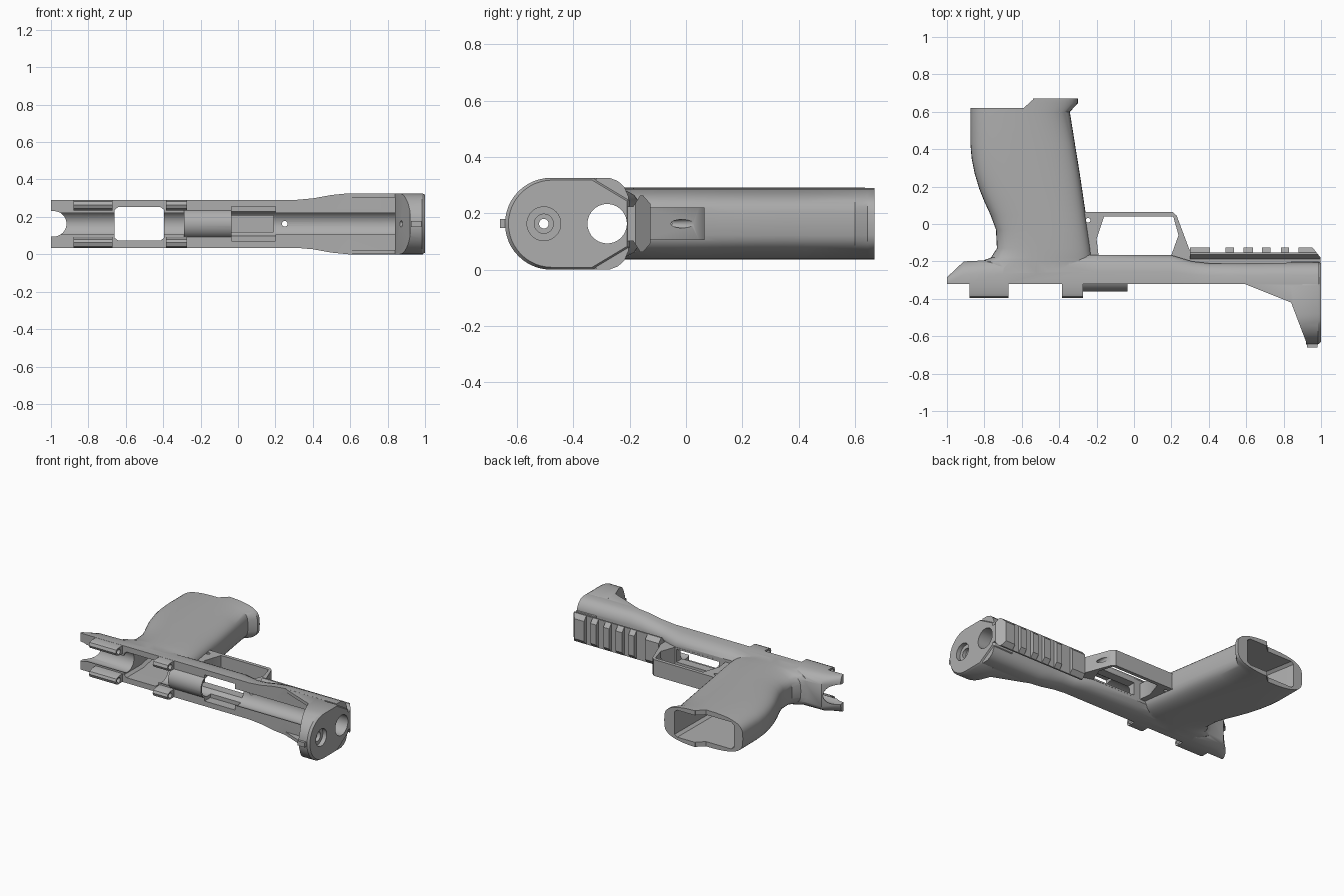
import bpy, bmesh, math
from mathutils import Vector

if "Cube" in bpy.data.objects:
    bpy.data.objects.remove(bpy.data.objects["Cube"], do_unlink=True)

MID = 0.163  # height of the symmetry plane

grey = bpy.data.materials.new("matte grey")
grey.use_nodes = True
grey.diffuse_color = (0.42, 0.42, 0.42, 1)
grey.node_tree.nodes["Principled BSDF"].inputs["Base Color"].default_value = (0.42, 0.42, 0.42, 1)


def loft(name, rings):
    """Closed solid through rings of equal point count; z is measured from MID."""
    bm = bmesh.new()
    rows = [[bm.verts.new((x, y, z + MID)) for x, y, z in ring] for ring in rings]
    n = len(rows[0])
    for a, b in zip(rows, rows[1:]):
        for i in range(n):
            j = (i + 1) % n
            bm.faces.new((a[i], a[j], b[j], b[i]))
    bm.faces.new(rows[0])
    bm.faces.new(rows[-1])
    bmesh.ops.recalc_face_normals(bm, faces=bm.faces)
    me = bpy.data.meshes.new(name)
    bm.to_mesh(me)
    bm.free()
    ob = bpy.data.objects.new(name, me)
    bpy.context.collection.objects.link(ob)
    me.materials.append(grey)
    return ob


def along_x(name, pts, a, b):
    return loft(name, [[(x, y, z) for y, z in pts] for x in (a, b)])


def along_z(name, pts, a, b):
    return loft(name, [[(x, y, z) for x, y in pts] for z in (a, b)])


def box(name, x0, x1, y0, y1, half, z=0):
    return along_z(name, [(x0, y0), (x1, y0), (x1, y1), (x0, y1)], z - half, z + half)


def circle(u, v, r, n=40):
    return [(u + r * math.cos(i * math.tau / n), v + r * math.sin(i * math.tau / n)) for i in range(n)]


def mirrored(half):
    return half + [(y, -z) for y, z in reversed(half)]


def combine(target, other, operation):
    other.hide_render = True
    mod = target.modifiers.new("combine", "BOOLEAN")
    mod.operation, mod.solver, mod.object = operation, "EXACT", other
    bpy.context.view_layer.objects.active = target
    bpy.ops.object.modifier_apply(modifier=mod.name)
    bpy.data.objects.remove(other, do_unlink=True)


# Main body: sections along the length as (x, top, underside, half width)
def body_section(x, top, low, w):
    d = low - top
    return [(x, y, z) for y, z in mirrored([
        (top, w), (top + 0.42 * d, w), (top + 0.68 * d, 0.93 * w),
        (top + 0.88 * d, 0.8 * w), (low, 0.6 * w)])]


frame = loft("frame", [body_section(*s) for s in (
    (-1, -0.32, -0.285, 0.128), (-0.91, -0.32, -0.2, 0.128), (-0.7, -0.32, -0.19, 0.128),
    (-0.2, -0.32, -0.165, 0.128), (0.2, -0.32, -0.167, 0.128), (0.31, -0.32, -0.2, 0.128),
    (0.4, -0.32, -0.21, 0.136), (0.5, -0.32, -0.21, 0.154), (0.59, -0.32, -0.21, 0.163),
    (0.99, -0.32, -0.205, 0.163))])


# Grip: rounded sections as (y, rear x, front x)
def grip_section(y, x0, x1, half=0.128, n=48):
    ring = []
    for i in range(n):
        c, s = math.cos(i * math.tau / n), math.sin(i * math.tau / n)
        ring.append(((x0 + x1) / 2 + (x1 - x0) / 2 * math.copysign(abs(c) ** 0.8, c), y,
                     half * math.copysign(abs(s) ** 0.55, s)))
    return ring


grip = loft("grip", [grip_section(*s) for s in (
    (-0.27, -0.84, -0.2), (-0.2, -0.82, -0.22), (-0.18, -0.765, -0.225), (-0.13, -0.733, -0.23),
    (-0.03, -0.738, -0.245), (0.05, -0.768, -0.257), (0.12, -0.8, -0.268), (0.19, -0.828, -0.278),
    (0.27, -0.852, -0.29), (0.35, -0.868, -0.303), (0.43, -0.875, -0.316), (0.6, -0.875, -0.343),
    (0.645, -0.875, -0.3), (0.67, -0.875, -0.3))])
combine(grip, along_z("base_step", [(-1, 0.62), (-0.59, 0.62), (-0.54, 0.665), (-0.54, 0.8), (-1, 0.8)],
                      -0.3, 0.3), "DIFFERENCE")
combine(frame, grip, "UNION")

# Guard loop
guard = along_z("guard", [(-0.32, 0.065), (0.205, 0.065), (0.228, 0.045), (0.32, -0.2),
                          (0.32, -0.26), (-0.32, -0.26)], -0.057, 0.057)
combine(guard, along_z("guard_opening", [(-0.16, 0.04), (0.21, 0.04), (0.238, -0.06), (0.2, -0.165),
                                         (-0.19, -0.165), (-0.2, -0.08)], -0.2, 0.2), "DIFFERENCE")
combine(frame, guard, "UNION")

# Nose block with a chamfered front rim and a sloped back
outline = [(-0.48 - 0.163 * math.sin(a), 0.163 * math.cos(a))
           for a in [math.pi / 2 * (1 - i / 12) for i in range(13)]]
outline[0] = (outline[0][0], 0.004)
outline = mirrored(outline + [(-0.33, 0.163), (-0.2, 0.085)])
rim = [(-0.4 + 0.95 * (y + 0.4), 0.95 * z) for y, z in outline]
nose = loft("nose", [[(x, y, z) for y, z in sec]
                     for x, sec in ((0.84, outline), (0.985, outline), (1, rim))])
combine(nose, along_z("back_slope", [(0.8, -0.42), (0.84, -0.42), (0.92, -0.63), (0.92, -0.8), (0.8, -0.8)],
                      -0.3, 0.3), "DIFFERENCE")
combine(frame, nose, "UNION")
combine(frame, box("sight_post", 0.925, 0.98, -0.66, -0.55, 0.016), "UNION")
for side in (-1, 1):
    fin = along_z("side_fin", [(0.59, -0.32), (0.84, -0.42), (0.9, -0.42), (0.9, -0.28), (0.59, -0.28)],
                  0.14 * side, 0.1625 * side)
    combine(frame, fin, "UNION")

# Saddle lugs on top of the body
lug = mirrored([(-0.28, 0.127), (-0.37, 0.127), (-0.388, 0.12), (-0.396, 0.1),
                (-0.388, 0.083), (-0.36, 0.072), (-0.28, 0.068)])
for a, b in ((-0.88, -0.672), (-0.385, -0.272)):
    combine(frame, along_x("lug", lug, a, b), "UNION")

# Sleeve around the bore
combine(frame, along_x("sleeve", circle(-0.28, 0, 0.081), -0.29, -0.036), "UNION")

# Accessory rail with cross slots
rail = along_x("rail", mirrored([(-0.24, 0.062), (-0.187, 0.062), (-0.163, 0.1),
                                 (-0.152, 0.1), (-0.126, 0.07)]), 0.3, 0.998)
for a, b in ((0.405, 0.49), (0.535, 0.585), (0.635, 0.685), (0.73, 0.785), (0.83, 0.88)):
    combine(rail, box("slot", a, b, -0.152, 0, 0.2), "DIFFERENCE")
combine(rail, along_z("rail_tip", [(0.95, -0.12), (1.01, -0.195), (1.1, -0.1)], -0.2, 0.2), "DIFFERENCE")
combine(frame, rail, "UNION")

# Cut-outs: bore, nose holes and lug holes
for y, z, r, a, b in ((-0.28, 0, 0.07, -1.1, 1.1), (-0.505, 0, 0.06, 0.97, 1.1), (-0.505, 0, 0.034, 0.945, 1.1),
                      (-0.505, 0, 0.017, 0.8, 1.1), (-0.362, 0.1, 0.018, -0.95, -0.2),
                      (-0.362, -0.1, 0.018, -0.95, -0.2)):
    combine(frame, along_x("bore", circle(y, z, r), a, b), "DIFFERENCE")

# Magazine shaft through the grip
shaft = loft("shaft", [[(x0, y, -h), (x0 + 0.02, y, -h - 0.015), (x1 - 0.02, y, -h - 0.015), (x1, y, -h),
                        (x1, y, h), (x1 - 0.02, y, h + 0.015), (x0 + 0.02, y, h + 0.015), (x0, y, h)]
                       for y, x0, x1, h in ((-0.5, -0.66, -0.395, 0.075), (-0.13, -0.66, -0.395, 0.075),
                                            (0.75, -0.83, -0.38, 0.08))])
combine(frame, shaft, "DIFFERENCE")

# Upper window, lower slot, tail notch and small pin holes
combine(frame, box("window", -0.036, 0.2, -0.5, -0.255, 0.092), "DIFFERENCE")
combine(frame, box("lower_slot", -0.14, 0.19, -0.27, -0.1, 0.045), "DIFFERENCE")
combine(frame, box("notch", -1.1, -0.985, -0.5, 0, 0.068), "DIFFERENCE")
combine(frame, along_z("pin_hole", circle(-0.245, 0.02, 0.012, 16), -0.3, 0.3), "DIFFERENCE")
for x, r in ((-0.985, 0.068), (0.25, 0.015)):
    hole = loft("hole", [[(u, y, v) for u, v in circle(x, 0, r, 32)] for y in (-0.5, 0.2)])
    combine(frame, hole, "DIFFERENCE")

bpy.ops.object.select_all(action="DESELECT")
frame.select_set(True)
bpy.context.view_layer.objects.active = frame
bpy.ops.object.shade_smooth_by_angle(angle=math.radians(32))
